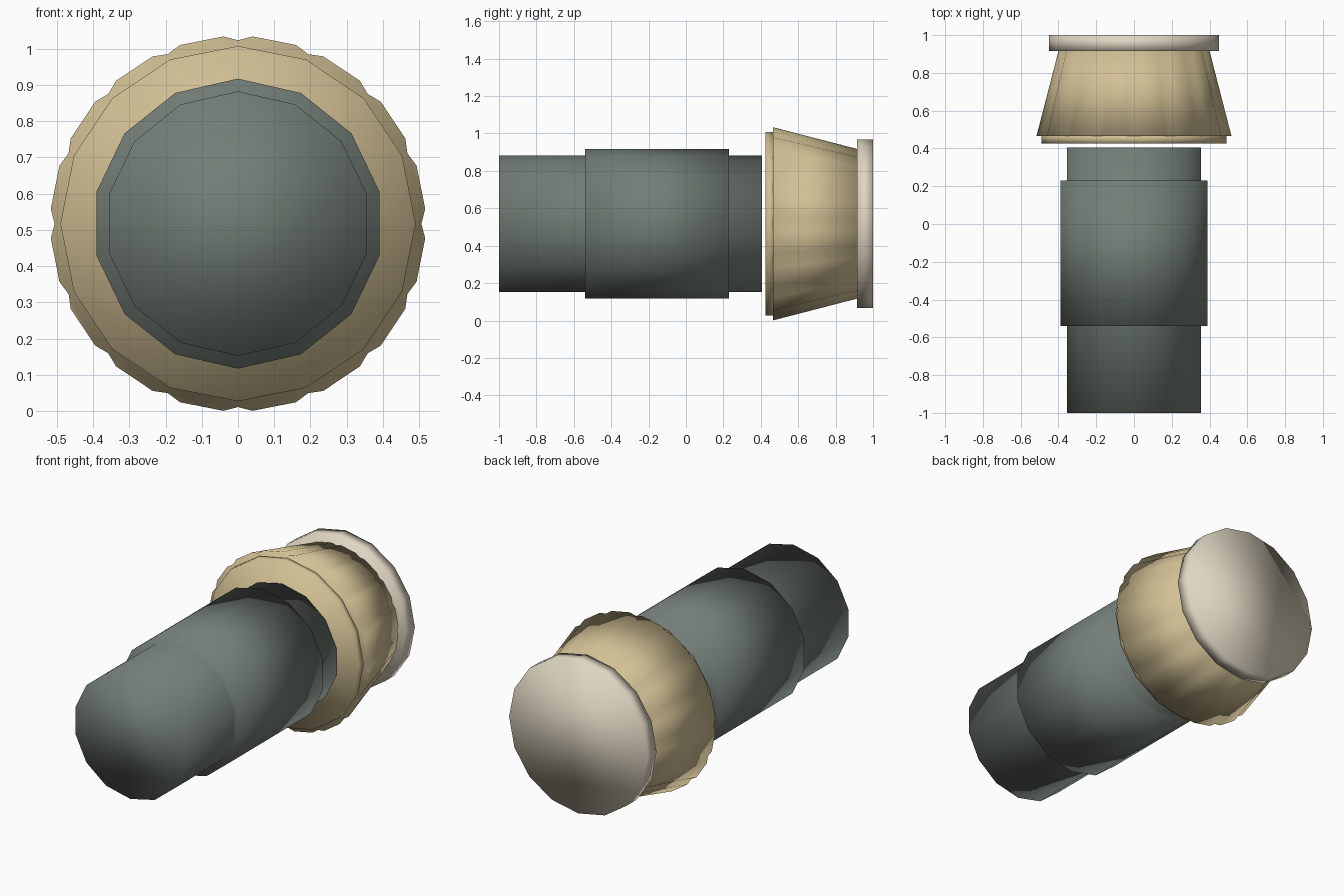
import bpy
from math import sin, cos, pi, radians

cube = bpy.data.objects.get("Cube")
if cube:
    bpy.data.objects.remove(cube, do_unlink=True)

AXIS_Z = 0.517


def material(name, rgb):
    mat = bpy.data.materials.new(name)
    mat.use_nodes = True
    mat.diffuse_color = (*rgb, 1)
    mat.node_tree.nodes["Principled BSDF"].inputs["Base Color"].default_value = (*rgb, 1)
    return mat


slate = material("slate grey", (0.17, 0.205, 0.18))
tan = material("warm tan", (0.65, 0.53, 0.30))
cream = material("pale cream", (0.74, 0.67, 0.54))


def polygon(sides, radius):
    """Regular outline with a corner straight up."""
    return [(radius * sin(2 * pi * i / sides), radius * cos(2 * pi * i / sides))
            for i in range(sides)]


def loft(name, rings, mat):
    """Closed solid through (y, outline) rings, running front to back."""
    n = len(rings[0][1])
    verts = [(x, y, z + AXIS_Z) for y, outline in rings for x, z in outline]
    faces = [(r * n + i, r * n + (i + 1) % n, (r + 1) * n + (i + 1) % n, (r + 1) * n + i)
             for r in range(len(rings) - 1) for i in range(n)]
    last = (len(rings) - 1) * n
    faces += [tuple(reversed(range(n))), tuple(range(last, last + n))]
    mesh = bpy.data.meshes.new(name)
    mesh.from_pydata(verts, [], faces)
    # Outlines run clockwise, so flip to face outward
    mesh.flip_normals()
    mesh.validate()
    mesh.materials.append(mat)
    mesh.shade_smooth()
    obj = bpy.data.objects.new(name, mesh)
    bpy.context.collection.objects.link(obj)
    # Guard against inverted shells
    side = mesh.polygons[0]
    if side.normal.x * side.center.x + side.normal.z * (side.center.z - AXIS_Z) < 0:
        mesh.flip_normals()
    return obj


def drum(name, sides, radius, front, back, mat):
    outline = polygon(sides, radius)
    return loft(name, [(front, outline), (back, outline)], mat)


# Shaft and the thicker sleeve around it
drum("shaft", 14, 0.365, -1.0, 0.405, slate)
drum("sleeve", 14, 0.40, -0.54, 0.23, slate)

# Tapered collar with shallow grooves between flat panels
GROOVES = 16
SHOULDER = radians(4.5)


def grooved(radius, depth):
    points = []
    for i in range(GROOVES):
        for offset, r in ((-SHOULDER, radius), (0, radius - depth), (SHOULDER, radius)):
            a = 2 * pi * i / GROOVES + offset
            points.append((r * sin(a), r * cos(a)))
    return points


drum("collar_lip", GROOVES, 0.49, 0.425, 0.475, tan)
loft("collar", [(0.465, grooved(0.518, 0.012)), (0.92, grooved(0.40, 0.009))], tan)

# End cap
drum("end_cap", 16, 0.45, 0.915, 1.0, cream)
